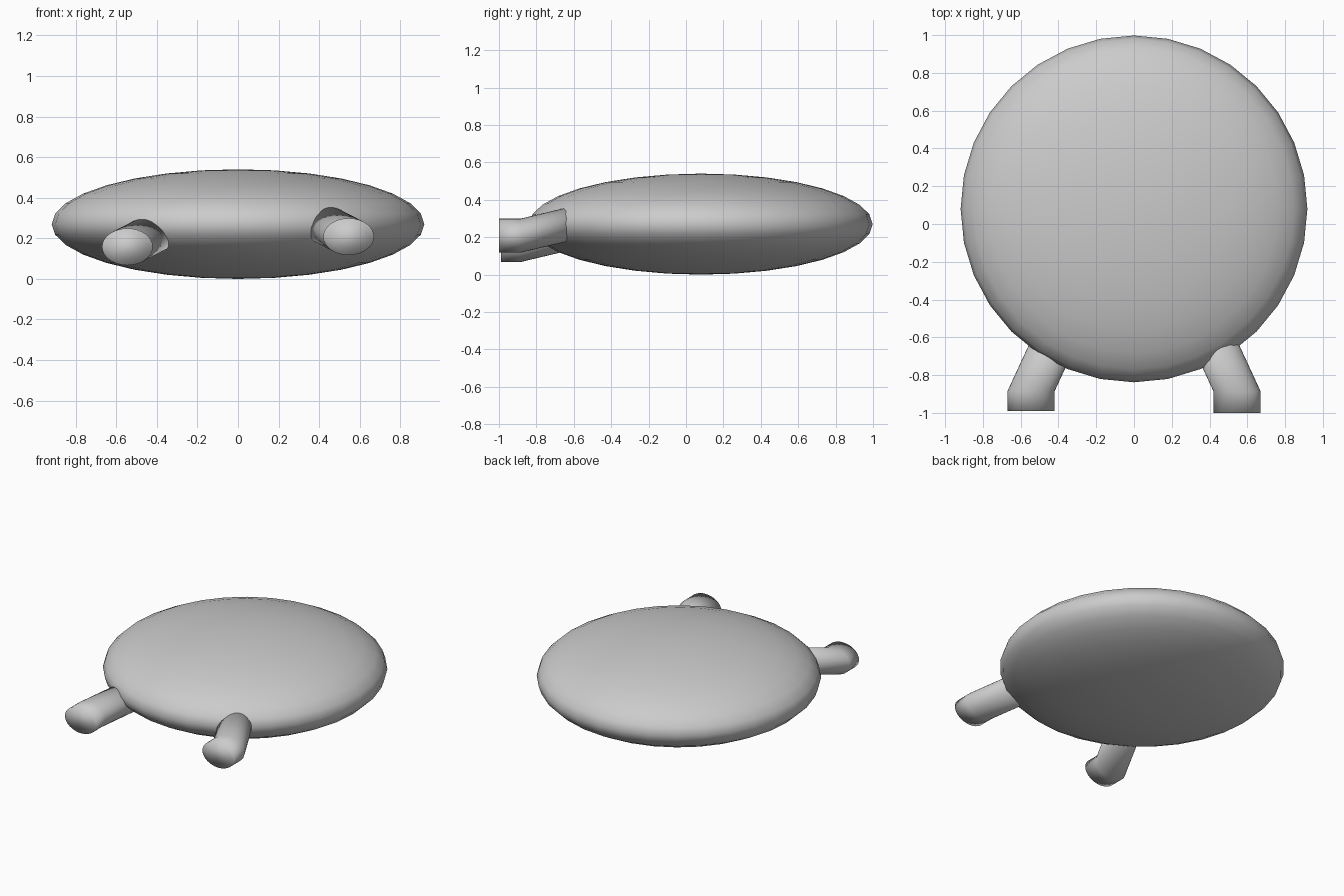
import bpy, bmesh, math

if "Cube" in bpy.data.objects:
    bpy.data.objects.remove(bpy.data.objects["Cube"])

# Flattened round body
bpy.ops.mesh.primitive_uv_sphere_add(segments=32, ring_count=16, radius=1,
                                     location=(0, 0.08, 0.27))
body = bpy.context.object
body.name = "body"
body.scale = (0.918, 0.918, 0.27)
bpy.ops.object.transform_apply(location=False, rotation=False, scale=True)
bpy.ops.object.shade_smooth()


# Bent oval leg: straight foot, then a section angled in and up into the body
def make_leg(name, side, z, y_end):
    path = [(0.545, y_end, z), (0.545, -0.885, z), (0.39, -0.55, z + 0.08)]
    n = 32
    bm = bmesh.new()
    rings = []
    for x, y, h in path:
        rings.append([bm.verts.new((side * x + 0.125 * math.cos(math.tau * i / n), y,
                                    h + 0.091 * math.sin(math.tau * i / n)))
                      for i in range(n)])
    for a, b in zip(rings, rings[1:]):
        for i in range(n):
            j = (i + 1) % n
            bm.faces.new((a[i], a[j], b[j], b[i]))
    bm.faces.new(rings[0])
    bm.faces.new(rings[-1])
    bmesh.ops.recalc_face_normals(bm, faces=bm.faces)
    for f in bm.faces:
        f.smooth = True
    mesh = bpy.data.meshes.new(name)
    bm.to_mesh(mesh)
    bm.free()
    bpy.context.collection.objects.link(bpy.data.objects.new(name, mesh))


make_leg("right_leg", 1, 0.208, -1.0)
make_leg("left_leg", -1, 0.158, -0.99)
